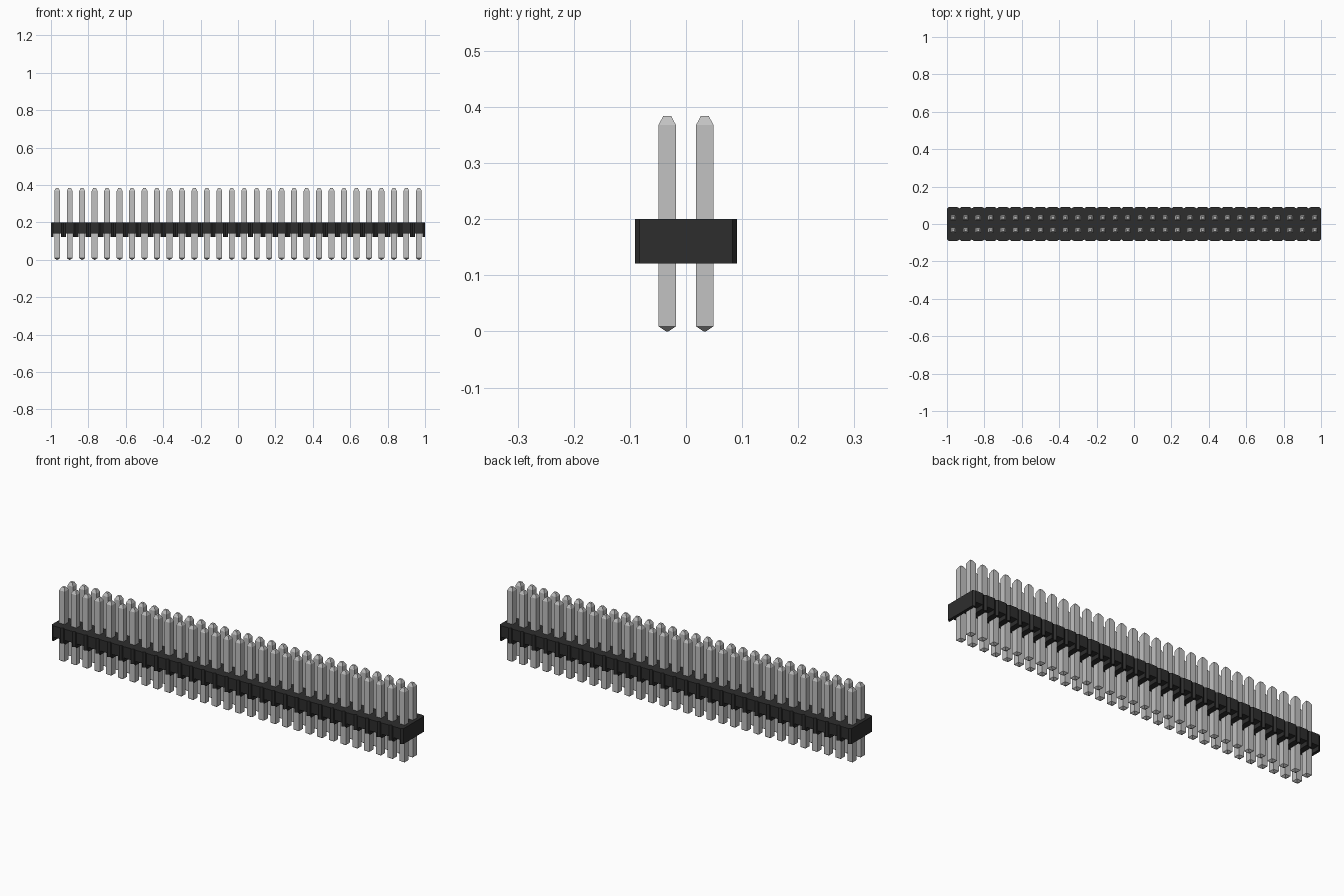
import bpy, bmesh

cube = bpy.data.objects.get("Cube")
if cube:
    bpy.data.objects.remove(cube, do_unlink=True)

COLUMNS = 30
PITCH = 2 / COLUMNS
ROW_Y = 0.0335
DEPTH = 0.091               # half depth of the housing
BASE, SHELF, TOP = 0.121, 0.142, 0.2
CUT_X, CUT_Y = 0.011, 0.008  # corner chamfer of each housing segment
SLOT = 0.019                # half width of the slot under each column


def material(name, value, roughness):
    mat = bpy.data.materials.new(name)
    mat.use_nodes = True
    color = (value, value, value, 1)
    mat.diffuse_color = color
    bsdf = mat.node_tree.nodes["Principled BSDF"]
    bsdf.inputs["Base Color"].default_value = color
    bsdf.inputs["Roughness"].default_value = roughness
    return mat


def finish(bm, name, mat):
    bmesh.ops.recalc_face_normals(bm, faces=bm.faces)
    mesh = bpy.data.meshes.new(name)
    bm.to_mesh(mesh)
    bm.free()
    mesh.materials.append(mat)
    obj = bpy.data.objects.new(name, mesh)
    bpy.context.collection.objects.link(obj)
    return obj


def loft(bm, rings):
    """Join stacked rings of points and cap both ends."""
    rings = [[bm.verts.new(p) for p in ring] for ring in rings]
    for low, high in zip(rings, rings[1:]):
        for i in range(len(low)):
            j = (i + 1) % len(low)
            bm.faces.new((low[i], low[j], high[j], high[i]))
    bm.faces.new(rings[0][::-1])
    bm.faces.new(rings[-1])


def prism(bm, front, z0, z1):
    """Extrude an outline given by its front edge and mirrored to the back."""
    outline = front + [(x, -y) for x, y in reversed(front)]
    loft(bm, [[(x, y, z) for x, y in outline] for z in (z0, z1)])


plastic = material("black plastic", 0.027, 0.6)
metal = material("silver metal", 0.54, 0.4)
columns = [(i + 0.5) * PITCH - 1 for i in range(COLUMNS)]
borders = [i * PITCH - 1 for i in range(COLUMNS + 1)]

# Housing slab with a notch at every segment border
bm = bmesh.new()
front = []
for b in borders:
    if b > -0.99:
        front.append((b - CUT_X, -DEPTH))
    front.append((b, CUT_Y - DEPTH))
    if b < 0.99:
        front.append((b + CUT_X, -DEPTH))
prism(bm, front, SHELF, TOP)
finish(bm, "housing_slab", plastic)

# Standoff ribs between the columns, half width at both ends
bm = bmesh.new()
reach = PITCH / 2 - SLOT
for b in borders:
    front = []
    if b > -0.99:
        front += [(b - reach, -DEPTH), (b - CUT_X, -DEPTH)]
    front.append((b, CUT_Y - DEPTH))
    if b < 0.99:
        front += [(b + CUT_X, -DEPTH), (b + reach, -DEPTH)]
    prism(bm, front, BASE, SHELF)
finish(bm, "standoff_ribs", plastic)

# Square pins with a blunt top taper and a pointed foot
PIN_PROFILE = [(0.002, 0), (0.0155, 0.009), (0.0155, 0.368), (0.007, 0.384)]
for name, y in (("front_pins", -ROW_Y), ("back_pins", ROW_Y)):
    bm = bmesh.new()
    for x in columns:
        loft(bm, [[(x + sx * r, y + sy * r, z)
                   for sx, sy in ((-1, -1), (1, -1), (1, 1), (-1, 1))]
                  for r, z in PIN_PROFILE])
    finish(bm, name, metal)
